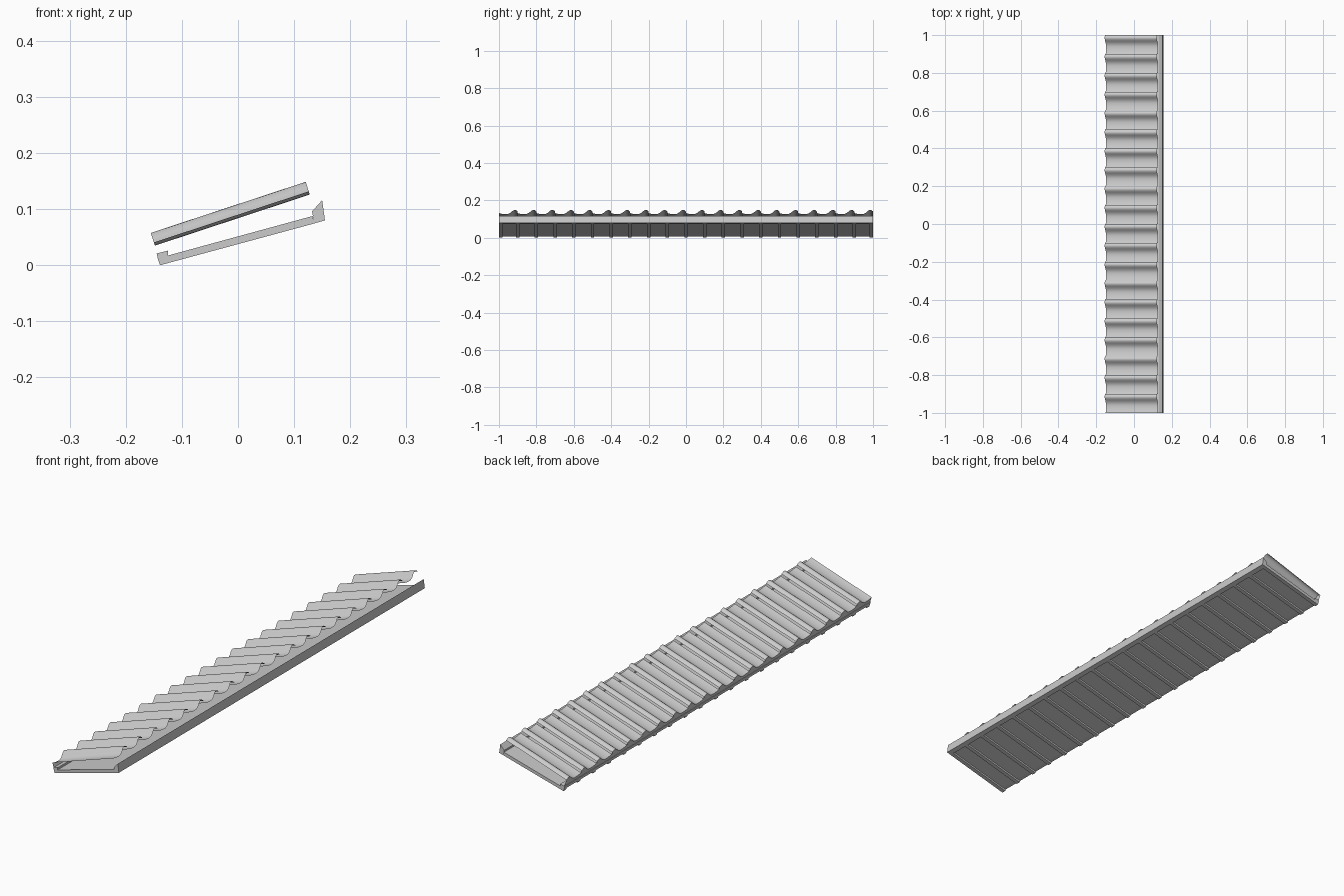
import bpy
from mathutils import Vector

if "Cube" in bpy.data.objects:
    bpy.data.objects.remove(bpy.data.objects["Cube"])


def mesh_object(name, verts, faces, smooth=False):
    me = bpy.data.meshes.new(name)
    me.from_pydata(verts, [], faces)
    me.polygons.foreach_set("use_smooth", [smooth] * len(faces))
    ob = bpy.data.objects.new(name, me)
    bpy.context.collection.objects.link(ob)
    return ob


def prism(name, profile, spans):
    """Extrude an (x, z) profile along y once for every (y0, y1) span."""
    n = len(profile)
    verts, faces = [], []
    for y0, y1 in spans:
        b = len(verts)
        verts += [(x, y, z) for y in (y0, y1) for x, z in profile]
        faces += [(b + i, b + n + i, b + n + (i + 1) % n, b + (i + 1) % n) for i in range(n)]
        faces += [tuple(b + i for i in range(n)), tuple(b + 2 * n - 1 - i for i in range(n))]
    return mesh_object(name, verts, faces)


FULL = [(-1, 1)]
COUNT, PITCH = 20, 0.1

# sloped deck board with eave lip and ridge-side beam
prism("deck_board", [(-0.126, 0.011), (0.134, 0.081), (0.134, 0.088), (-0.126, 0.017)], FULL)
prism("eave_lip", [(-0.142, 0.008), (-0.125, 0.012), (-0.125, 0.026), (-0.145, 0.021)], FULL)
prism("back_beam", [(0.136, 0.0745), (0.155, 0.080), (0.150, 0.116), (0.132, 0.096)], FULL)

# rafters under the deck
w = 0.009
rafters = []
for i in range(COUNT + 1):
    y = max(-1 + w, min(1 - w, -1 + i * PITCH))
    rafters.append((y - w, y + w))
prism("rafters", [(-0.139, 0.0), (0.138, 0.075), (0.136, 0.083), (-0.142, 0.009)], rafters)

# S-shaped clay tiles: (offset along y, height above pan)
wave = [(0, .006), (.01, .003), (.025, .0005), (.04, 0), (.05, .002), (.06, .007),
        (.068, .014), (.075, .020), (.082, .0235), (.089, .0238), (.095, .020), (.1, .015)]
low = Vector((-0.148, 0, 0.035))
run = Vector((0.276, 0, 0.091))
up = Vector((-run.z, 0, run.x)).normalized()
tv, tf, sv, sf = [], [], [], []
for i in range(COUNT):
    base = len(tv)
    for t, h in wave:
        p = low + up * h + Vector((0, -1 + i * PITCH + t, 0))
        tv += [p, p + run]
        sv += [p, p - up * (h + 0.014)]
    for k in range(len(wave) - 1):
        a = base + 2 * k
        tf.append((a, a + 1, a + 3, a + 2))
        sf.append((a, a + 1, a + 3, a + 2))
mesh_object("roof_tiles", tv, tf, True)

# thin closure strip below the tile ends at the eave
mesh_object("eave_closure", sv, sf)
